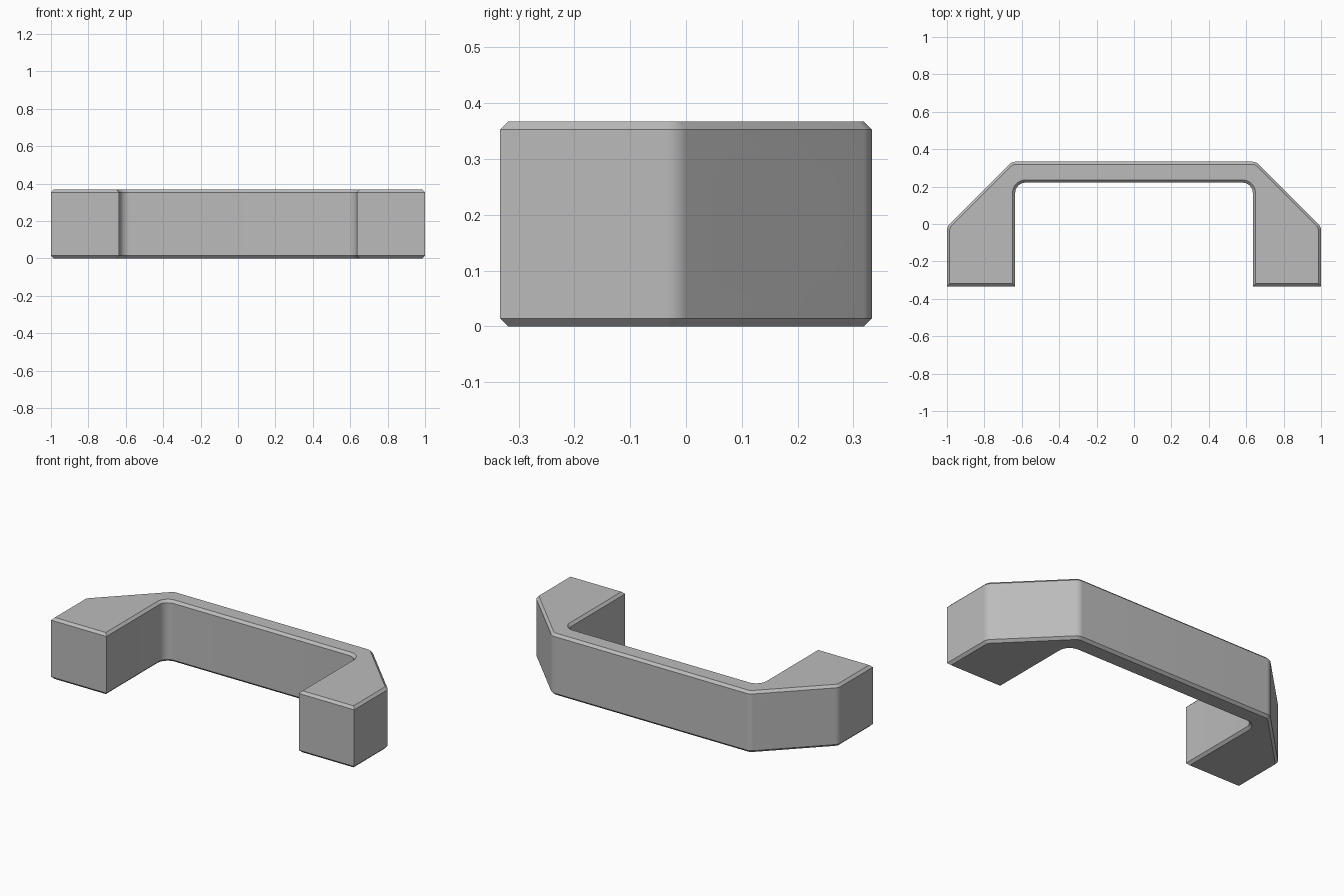
import bpy
import bmesh
import math
from mathutils import Vector

HEIGHT = 0.367
CHAMFER = 0.0145
DEPTH = 0.333
HOLE_X = 0.815
SEAT_Y = -0.21       # floor of the wide bolt recess

cube = bpy.data.objects.get("Cube")
if cube:
    bpy.data.objects.remove(cube, do_unlink=True)

grey = bpy.data.materials.new("handle_grey")
grey.use_nodes = True
grey.diffuse_color = (0.5, 0.5, 0.5, 1)
grey.node_tree.nodes["Principled BSDF"].inputs["Base Color"].default_value = (0.5, 0.5, 0.5, 1)


def fillet(before, corner, after, radius, steps=10):
    """Points of an arc that rounds one outline corner."""
    if radius == 0:
        return [corner]
    u, v = (before - corner).normalized(), (after - corner).normalized()
    half = u.angle(v) / 2
    start = corner + u * radius / math.tan(half)
    end = corner + v * radius / math.tan(half)
    centre = corner + (u + v).normalized() * radius / math.sin(half)
    a, b = start - centre, end - centre
    sweep = a.angle(b)
    return [centre + (a * math.sin((1 - i / steps) * sweep) + b * math.sin(i / steps * sweep))
            / math.sin(sweep) for i in range(steps + 1)]


def finish(bm, name):
    bmesh.ops.recalc_face_normals(bm, faces=bm.faces)
    mesh = bpy.data.meshes.new(name)
    bm.to_mesh(mesh)
    bm.free()
    mesh.materials.append(grey)
    obj = bpy.data.objects.new(name, mesh)
    bpy.context.collection.objects.link(obj)
    return obj


def cutter(name, x, radius, y0, y1):
    """Cylinder along y used to drill the handle."""
    bm = bmesh.new()
    bmesh.ops.create_cone(bm, cap_ends=True, segments=64, radius1=radius, radius2=radius, depth=y1 - y0)
    for v in bm.verts:
        px, py, pz = v.co
        v.co = (x + px, (y0 + y1) / 2 + pz, HEIGHT / 2 + py)
    obj = finish(bm, name)
    obj.hide_render = True
    return obj


# Handle outline: right half as (x, y, corner radius), then mirrored
half = [(0.635, 0.221, 0.055), (0.635, -DEPTH, 0), (1, -DEPTH, 0),
        (1, -0.014, 0.05), (0.653, DEPTH, 0.05)]
outline = half + [(-x, y, r) for x, y, r in reversed(half)]
corners = [Vector((x, y, 0)) for x, y, r in outline]
points = []
for i, (x, y, r) in enumerate(outline):
    points += fillet(corners[i - 1], corners[i], corners[(i + 1) % len(corners)], r)

# Extrude the outline and chamfer its top and bottom rims
bm = bmesh.new()
base = bm.faces.new([bm.verts.new(p) for p in points])
top = bmesh.ops.extrude_face_region(bm, geom=[base], use_keep_orig=True)["geom"]
bmesh.ops.translate(bm, verts=[g for g in top if isinstance(g, bmesh.types.BMVert)], vec=(0, 0, HEIGHT))
bmesh.ops.recalc_face_normals(bm, faces=bm.faces)
rims = [e for e in bm.edges if abs(e.verts[0].co.z - e.verts[1].co.z) < 0.001]
bmesh.ops.bevel(bm, geom=rims, offset=CHAMFER, offset_type='OFFSET', segments=1,
                affect='EDGES', profile=0.5, clamp_overlap=False)
handle = finish(bm, "pull_handle")

# Bolt holes through each leg, with wide recesses opening on the sloped shoulders
bpy.context.view_layer.objects.active = handle
for side, sign in (("left", 1), ("right", -1)):
    drills = [cutter(side + "_bolt_hole", sign * HOLE_X, 0.0625, -0.5, 0.1),
              cutter(side + "_bolt_recess", sign * HOLE_X, 0.101, SEAT_Y, 0.6)]
    for drill in drills:
        mod = handle.modifiers.new(drill.name, 'BOOLEAN')
        mod.operation = 'DIFFERENCE'
        mod.solver = 'EXACT'
        mod.object = drill
        bpy.ops.object.modifier_apply(modifier=mod.name)
        bpy.data.objects.remove(drill, do_unlink=True)

bpy.ops.object.select_all(action='DESELECT')
handle.select_set(True)
bpy.context.view_layer.objects.active = handle
bpy.ops.object.shade_smooth_by_angle(angle=math.radians(30))
